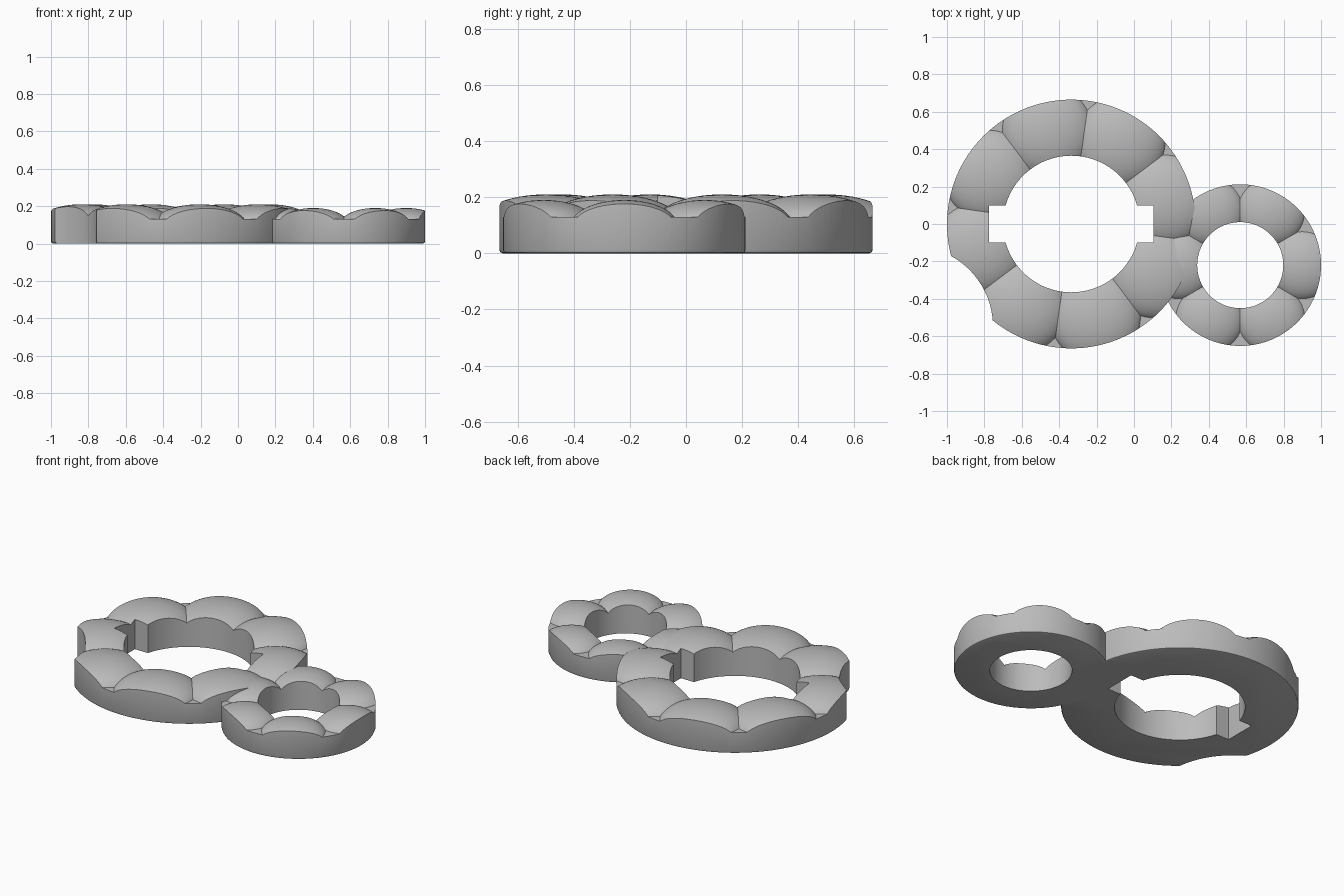
import bpy, bmesh
from math import cos, sin, radians

cube = bpy.data.objects.get("Cube")
if cube:
    bpy.data.objects.remove(cube)

grey = bpy.data.materials.new("warm neutral grey")
grey.use_nodes = True
COLOUR = (0.5, 0.5, 0.5, 1)
grey.diffuse_color = COLOUR
grey.node_tree.nodes["Principled BSDF"].inputs["Base Color"].default_value = COLOUR


def finish(name, bm):
    mesh = bpy.data.meshes.new(name)
    bm.to_mesh(mesh)
    bm.free()
    obj = bpy.data.objects.new(name, mesh)
    bpy.context.collection.objects.link(obj)
    mesh.materials.append(grey)
    return obj


def disc(name, x, y, radius, low, high, soften=0):
    bm = bmesh.new()
    bmesh.ops.create_cone(bm, cap_ends=True, segments=128, radius1=radius,
                          radius2=radius, depth=high - low)
    bmesh.ops.translate(bm, verts=bm.verts, vec=(x, y, (low + high) / 2))
    if soften:
        rim = [e for e in bm.edges if all(v.co.z < low + 0.001 for v in e.verts)]
        bmesh.ops.bevel(bm, geom=rim, offset=soften, segments=2, profile=0.5,
                        affect='EDGES')
    return finish(name, bm)


def bump(name, x, y, radius, height):
    bm = bmesh.new()
    bmesh.ops.create_uvsphere(bm, u_segments=64, v_segments=32, radius=1)
    bmesh.ops.scale(bm, verts=bm.verts, vec=(radius, radius, height))
    bmesh.ops.translate(bm, verts=bm.verts, vec=(x, y, 0.1))
    return finish(name, bm)


def block(name, x, y, size):
    bm = bmesh.new()
    bmesh.ops.create_cube(bm, size=1)
    bmesh.ops.scale(bm, verts=bm.verts, vec=size)
    bmesh.ops.translate(bm, verts=bm.verts, vec=(x, y, 0))
    return finish(name, bm)


def combine(target, tool, operation):
    mod = target.modifiers.new(operation.lower(), 'BOOLEAN')
    mod.operation = operation
    mod.solver = 'EXACT'
    mod.object = tool
    bpy.context.view_layer.objects.active = target
    bpy.ops.object.modifier_apply(modifier=mod.name)
    bpy.data.objects.remove(tool)


def lobed_ring(name, x, y, outer, inner, count, start, radius, height):
    # Flat stock with a ring of domes, trimmed to a round wall and bored out
    ring = disc(name, x, y, outer + 0.05, -0.05, 0.13)
    middle = (outer + inner) / 2
    for i in range(count):
        a = radians(start + i * 360 / count)
        dome = bump("dome", x + middle * cos(a), y + middle * sin(a), radius, height)
        combine(ring, dome, 'UNION')
    combine(ring, disc("wall", x, y, outer, 0, 0.5, soften=0.012), 'INTERSECT')
    combine(ring, disc("bore", x, y, inner, -0.5, 0.5), 'DIFFERENCE')
    return ring


# Two joined rings
body = lobed_ring("joined_rings", -0.335, 0, 0.665, 0.365, 8, 14.5, 0.25, 0.11)
small = lobed_ring("small_ring", 0.568, -0.22, 0.432, 0.23, 6, 0, 0.19, 0.09)
combine(body, small, 'UNION')

# Key slots beside the large bore, and the scooped edge
combine(body, block("key_slots", -0.335, 0, (0.88, 0.2, 1)), 'DIFFERENCE')
combine(body, disc("scoop", -1.184, -0.549, 0.43, -0.5, 0.5), 'DIFFERENCE')

bpy.ops.object.select_all(action='DESELECT')
body.select_set(True)
bpy.context.view_layer.objects.active = body
bpy.ops.object.shade_smooth_by_angle(angle=radians(30))
